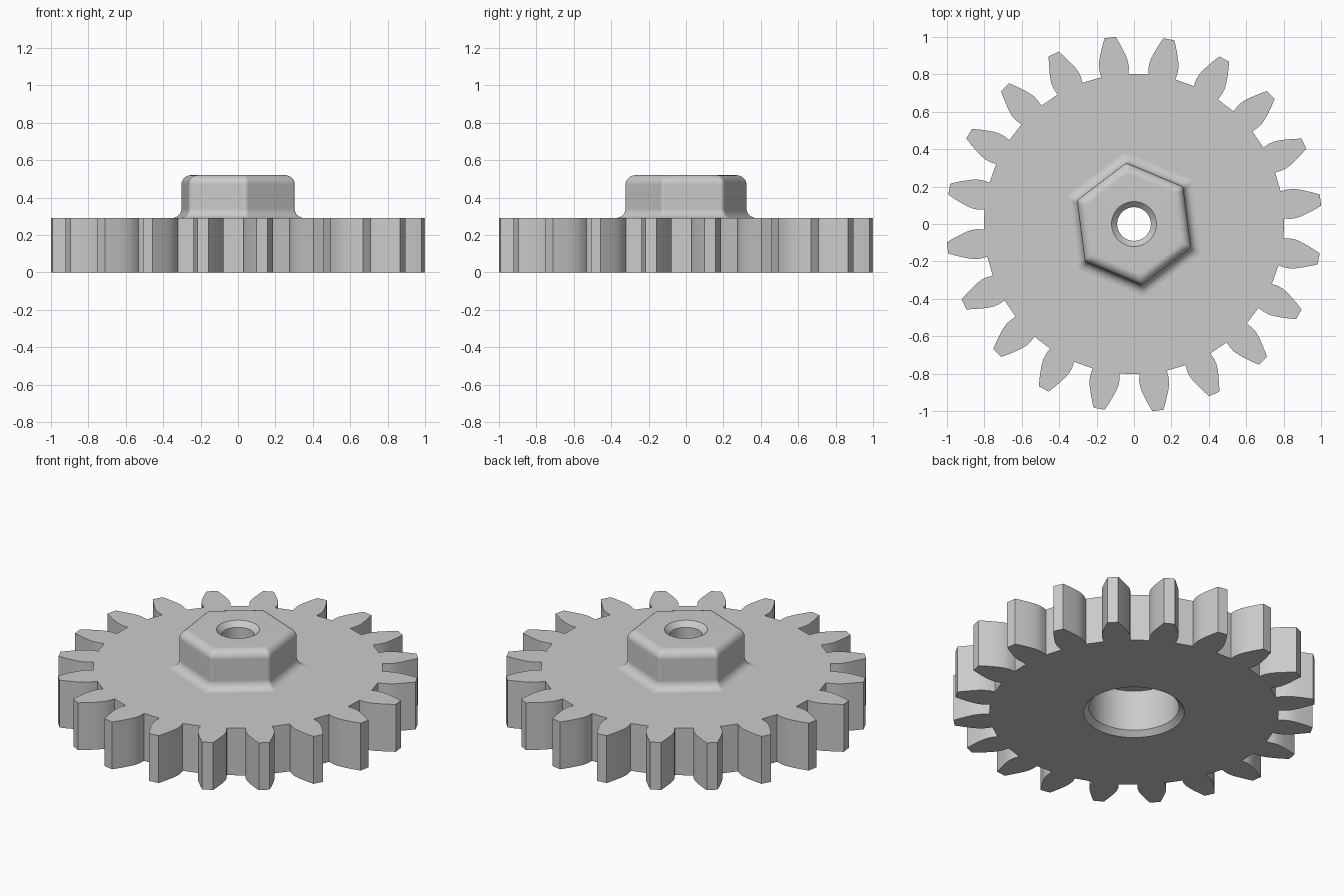
import bpy
import bmesh
import math
from mathutils import Matrix, Vector

cube = bpy.data.objects.get("Cube")
if cube:
    bpy.data.objects.remove(cube, do_unlink=True)

TEETH = 20
PHASE = math.radians(7.3)
PLATE_TOP, HUB_TOP, CEILING = 0.29, 0.52, 0.28
BORE, RECESS, CHAMFER = 0.09, 0.25, 0.03
HUB_R, FILLET, STEPS = 0.33, 0.05, 6
SEGMENTS = 48

steel = bpy.data.materials.new("grey metal")
steel.use_nodes = True
steel.diffuse_color = (0.6, 0.6, 0.6, 1)
steel.node_tree.nodes["Principled BSDF"].inputs["Base Color"].default_value = (0.6, 0.6, 0.6, 1)


# Outlines in plan
def circle(r):
    return [Vector((r * math.cos(t), r * math.sin(t)))
            for t in (2 * math.pi * i / SEGMENTS for i in range(SEGMENTS))]


def gear_outline():
    # half a tooth: distance along its axis, half width
    flank = [(0.80, 0.0735), (0.835, 0.079), (0.865, 0.0785), (0.895, 0.072),
             (0.925, 0.062), (0.965, 0.047), (1.005, 0.03)]
    tooth = [Vector((r, -w)) for r, w in flank]
    tooth += [Vector((r, w)) for r, w in reversed(flank)]
    pts = []
    for i in range(TEETH):
        turn = Matrix.Rotation(PHASE + 2 * math.pi * i / TEETH, 2)
        pts += [turn @ p for p in tooth]
    return pts


def rounded_hexagon(apothem_offset, corner=0.025, n=4):
    radius = HUB_R + apothem_offset / math.cos(math.pi / 6)
    centre = radius - corner / math.cos(math.pi / 6)
    pts = []
    for i in range(6):
        a = PHASE + math.pi / 6 + i * math.pi / 3
        for k in range(n + 1):
            t = a + (k / n - 0.5) * math.pi / 3
            pts.append(Vector((centre * math.cos(a) + corner * math.cos(t),
                               centre * math.sin(a) + corner * math.sin(t))))
    return pts


# Mesh helpers
def ring(bm, outline, z):
    verts = [bm.verts.new((p.x, p.y, z)) for p in outline]
    edges = [bm.edges.new((v, verts[i - 1])) for i, v in enumerate(verts)]
    return verts, edges


def loft(bm, rings):
    for (a, _), (b, _) in zip(rings, rings[1:]):
        for i in range(len(a)):
            bm.faces.new((a[i - 1], a[i], b[i], b[i - 1]))


def fill_between(bm, outer, inner):
    bmesh.ops.triangle_fill(bm, edges=outer[1] + inner[1], use_beauty=True,
                            normal=(0, 0, 1))


def finish(bm, name):
    bmesh.ops.recalc_face_normals(bm, faces=bm.faces)
    mesh = bpy.data.meshes.new(name)
    bm.to_mesh(mesh)
    bm.free()
    mesh.materials.append(steel)
    obj = bpy.data.objects.new(name, mesh)
    bpy.context.collection.objects.link(obj)
    bpy.ops.object.select_all(action='DESELECT')
    obj.select_set(True)
    bpy.context.view_layer.objects.active = obj
    bpy.ops.object.shade_smooth_by_angle(angle=math.radians(25))
    weighted = obj.modifiers.new("Weighted Normal", 'WEIGHTED_NORMAL')
    weighted.keep_sharp = True


# Toothed plate with the chamfered recess underneath
bm = bmesh.new()
teeth = gear_outline()
bottom, top = ring(bm, teeth, 0), ring(bm, teeth, PLATE_TOP)
loft(bm, [bottom, top])
fill_between(bm, top, ring(bm, rounded_hexagon(FILLET), PLATE_TOP))
recess = [ring(bm, circle(RECESS + CHAMFER), 0),
          ring(bm, circle(RECESS), CHAMFER),
          ring(bm, circle(RECESS), CEILING)]
loft(bm, recess)
fill_between(bm, bottom, recess[0])
finish(bm, "gear_plate")

# Hexagonal hub: flared foot, rounded top edge, chamfered bore
bm = bmesh.new()
arc = [i / STEPS * math.pi / 2 for i in range(STEPS + 1)]
foot = [(FILLET * (1 - math.sin(t)), PLATE_TOP + FILLET * (1 - math.cos(t))) for t in arc]
crown = [(FILLET * (math.cos(t) - 1), HUB_TOP - FILLET * (1 - math.sin(t))) for t in arc]
walls = [ring(bm, rounded_hexagon(d), z) for d, z in foot + crown]
loft(bm, walls)
bore = [ring(bm, circle(r), z) for r, z in
        ((BORE + CHAMFER, HUB_TOP), (BORE, HUB_TOP - CHAMFER),
         (BORE, CEILING), (RECESS, CEILING))]
loft(bm, bore)
fill_between(bm, walls[-1], bore[0])
finish(bm, "hexagonal_hub")
